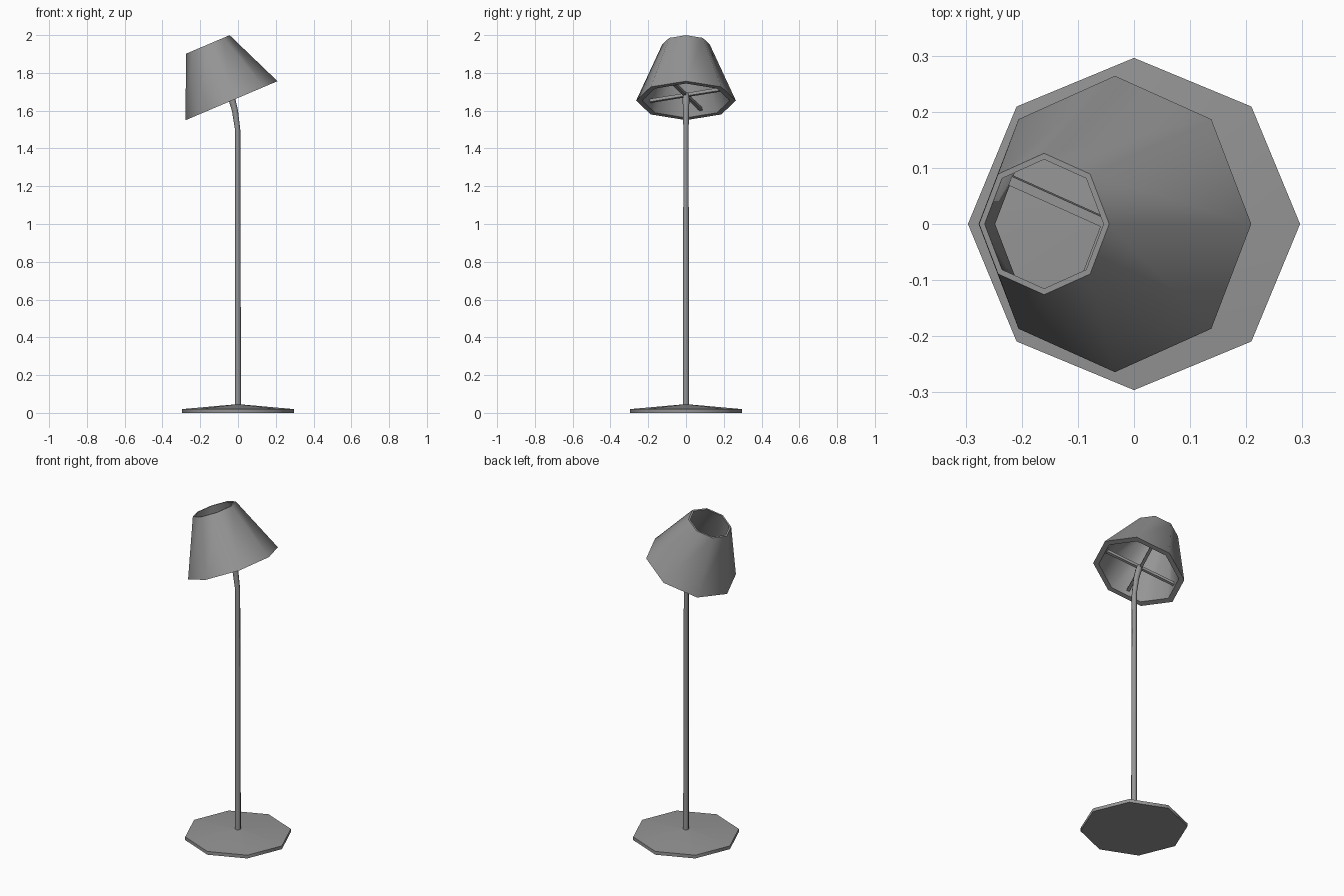
import bpy, bmesh, math
from mathutils import Matrix, Vector

if "Cube" in bpy.data.objects:
    bpy.data.objects.remove(bpy.data.objects["Cube"])

SIDES = 8
TILT = math.radians(-23)

# Dark grey painted metal for every part
paint = bpy.data.materials.new("dark_grey")
paint.diffuse_color = (0.3, 0.3, 0.3, 1)
paint.use_nodes = True
paint.node_tree.nodes["Principled BSDF"].inputs["Base Color"].default_value = paint.diffuse_color


def finish(name, bm):
    bmesh.ops.remove_doubles(bm, verts=bm.verts, dist=1e-5)
    bmesh.ops.recalc_face_normals(bm, faces=bm.faces)
    me = bpy.data.meshes.new(name)
    bm.to_mesh(me)
    bm.free()
    me.materials.append(paint)
    me.shade_smooth()
    me.set_sharp_from_angle(angle=math.radians(50))
    ob = bpy.data.objects.new(name, me)
    bpy.context.collection.objects.link(ob)
    return ob


def lathe(name, profile, closed=False):
    """Revolve (radius, z) points around z with eight sides."""
    bm = bmesh.new()
    vs = [bm.verts.new((r, 0, z)) for r, z in profile]
    pairs = list(zip(vs, vs[1:])) + ([(vs[-1], vs[0])] if closed else [])
    es = [bm.edges.new(p) for p in pairs]
    bmesh.ops.spin(bm, geom=vs + es, cent=(0, 0, 0), axis=(0, 0, 1),
                   angle=math.tau, steps=SIDES, use_merge=True)
    return finish(name, bm)


def tube(name, path):
    """Loft eight-sided rings along (x, z, radius) points in the xz plane."""
    bm = bmesh.new()
    pts = [Vector((x, 0, z)) for x, z, r in path]
    rings = []
    for i, p in enumerate(pts):
        d = pts[min(i + 1, len(pts) - 1)] - pts[max(i - 1, 0)]
        d.normalize()
        side = Vector((d.z, 0, -d.x))
        ring = []
        for k in range(SIDES):
            a = math.tau * k / SIDES
            off = side * math.cos(a) + Vector((0, 1, 0)) * math.sin(a)
            ring.append(bm.verts.new(p + off * path[i][2]))
        rings.append(ring)
    for a, b in zip(rings, rings[1:]):
        for k in range(SIDES):
            n = (k + 1) % SIDES
            bm.faces.new((a[k], a[n], b[n], b[k]))
    bm.faces.new(rings[0])
    bm.faces.new(rings[-1])
    return finish(name, bm)


# Low octagonal foot with a shallow conical top
lathe("base", [(0, 0), (0.296, 0), (0.296, 0.02), (0.016, 0.045), (0, 0.045)])

# Upright pole, bending toward the shade at its top
tube("pole", [(0, 0.03, 0.016), (-0.002, 1.50, 0.014),
              (-0.016, 1.60, 0.016), (-0.032, 1.66, 0.018),
              (-0.043, 1.69, 0.015)])

# Tilted hollow lampshade
frame = Matrix.Translation((-0.034, 0, 1.653)) @ Matrix.Rotation(TILT, 4, 'Y')
shade = lathe("lampshade", [(0.264, 0), (0.126, 0.323), (0.115, 0.323),
                            (0.232, 0)], closed=True)
shade.matrix_world = frame

# Four square spokes from the pole top to the middle of the shade's facets
for i in range(4):
    bm = bmesh.new()
    m = (Matrix.Rotation(math.radians(67.5 + 90 * i), 4, 'Z')
         @ Matrix.Translation((0.104, 0, 0.032))
         @ Matrix.Rotation(math.pi / 2, 4, 'Y')
         @ Matrix.Rotation(math.pi / 4, 4, 'Z'))
    bmesh.ops.create_cone(bm, cap_ends=True, segments=4, radius1=0.012,
                          radius2=0.012, depth=0.208, matrix=m)
    finish(f"shade_spoke_{i + 1}", bm).matrix_world = frame
